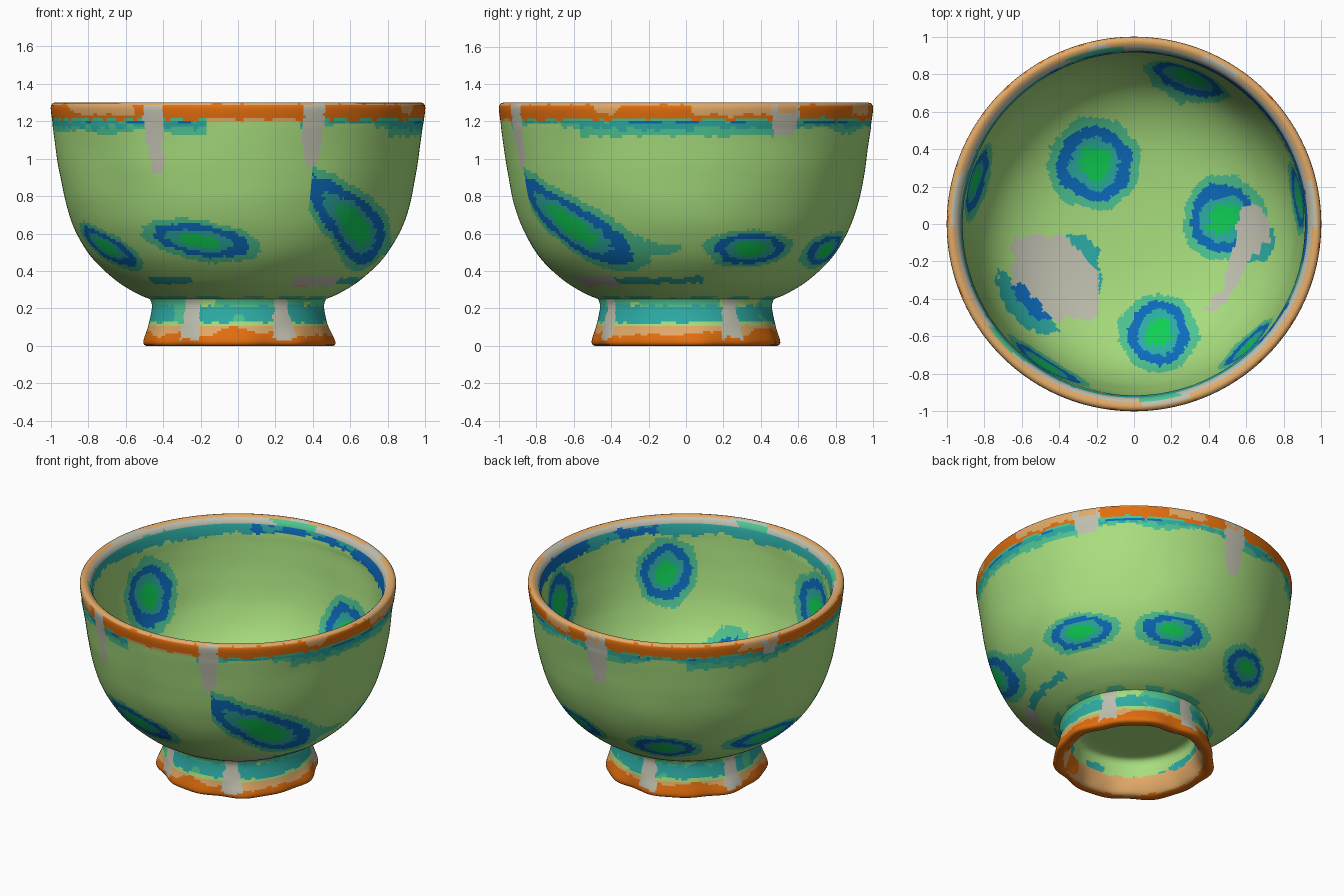
import bpy, bmesh, math
from mathutils import Vector, noise

if "Cube" in bpy.data.objects:
    bpy.data.objects.remove(bpy.data.objects["Cube"])

SEG = 440


def lin(c):
    c /= 255
    return c / 12.92 if c < 0.04045 else ((c + 0.055) / 1.055) ** 2.4


# Glaze colours (sRGB, converted to linear)
COLOURS = {
    "light_green": (168, 222, 126), "blue": (12, 108, 190), "sea_green": (78, 196, 146),
    "bright_green": (15, 207, 84), "teal": (45, 172, 165), "grey": (192, 192, 176),
    "orange": (226, 110, 14), "tan": (226, 170, 104)}
GREEN, BLUE, SEA, BRIGHT, TEAL, GREY, ORANGE, TAN = range(8)
MATS = []
for name, rgb in COLOURS.items():
    m = bpy.data.materials.new(name)
    m.diffuse_color = (*[lin(c) for c in rgb], 1)
    m.use_nodes = True
    m.node_tree.nodes["Principled BSDF"].inputs["Base Color"].default_value = m.diffuse_color
    MATS.append(m)


def gap(a, b):
    """Signed difference of two angles in degrees."""
    return (a - b + 180) % 360 - 180


def wob(p, f, seed=0.0):
    return noise.noise(p * f + Vector((seed, seed * 1.7, 3.1)))


def resample(pts, step):
    """Smooth curve through the points, evenly spaced."""
    fine = []
    P = [pts[0]] + pts + [pts[-1]]
    for k in range(1, len(P) - 2):
        for s in range(40):
            t = s / 40
            fine.append([0.5 * (2 * b + (c - a) * t + (2 * a - 5 * b + 4 * c - d) * t * t
                                + (3 * b - a - 3 * c + d) * t ** 3)
                         for a, b, c, d in zip(*P[k - 1:k + 3])])
    fine.append(list(pts[-1]))
    out, last = [fine[0]], fine[0]
    for q in fine[1:-1]:
        if math.dist(q, last) >= step:
            out.append(q)
            last = q
    return out + [fine[-1]]


def revolve(name, pts, step, shape, colour):
    prof = resample(pts, step)
    top = max(range(len(prof)), key=lambda i: prof[i][1])
    bm = bmesh.new()
    rings = []
    for r, z in prof:
        ring = []
        for j in range(SEG):
            a = 2 * math.pi * j / SEG
            rr = max(r, 0) * shape(a, z)
            ring.append(bm.verts.new((rr * math.cos(a), rr * math.sin(a), z)))
        rings.append(ring)
    for i in range(len(rings) - 1):
        for j in range(SEG):
            k = (j + 1) % SEG
            f = bm.faces.new((rings[i][j], rings[i][k], rings[i + 1][k], rings[i + 1][j]))
            f.smooth = True
            p = f.calc_center_median()
            f.material_index = colour(p, math.degrees(math.atan2(p.y, p.x)) % 360,
                                      math.hypot(p.x, p.y), i >= top)
    bmesh.ops.remove_doubles(bm, verts=bm.verts[:], dist=1e-5)
    me = bpy.data.meshes.new(name)
    bm.to_mesh(me)
    bm.free()
    for m in MATS:
        me.materials.append(m)
    bpy.context.collection.objects.link(bpy.data.objects.new(name, me))


def spot(d, p):
    """Concentric rings of a painted spot; None when outside it."""
    if d > 1.2:
        return None
    d += 0.10 * wob(p, 9) + 0.07 * wob(p, 40)
    if d < 0.34 + 0.14 * wob(p, 60, 4):
        return BRIGHT
    for limit, c in ((0.54, TEAL), (0.79, BLUE), (1.0, SEA)):
        if d < limit:
            return c
    return None


# Outside spots: angle, height, half width (deg), half height, slope
OUT_SPOTS = [(25, .52, 19, .10, 0), (68, .51, 18, .10, 0), (115, .48, 18, .11, 0),
             (165, .49, 23, .10, 0), (211, .53, 18, .11, -.004), (256, .56, 23, .11, -.0018)]
# Grey drips below the rim: angle, half width (deg), lowest height
DRIPS = [(243, 3.4, .93), (294, 3.6, .95), (32, 6.5, 1.13), (90, 4.6, .94), (157, 4, 1.17)]
# Inside floor spots: x, y, radius; inside wall spots: angle, height, half width, half height
FLOOR_SPOTS = [(-.21, .32, .25), (.13, -.58, .21), (.48, .03, .23)]
WALL_SPOTS = [(70, .70, 17, .22), (165, .87, 14, .25), (9, .95, 13, .23),
              (313, .94, 13, .23), (238, .94, 17, .22)]


def outside(p, a, r):
    z, n = p.z, wob(p, 20)
    edge = 1.212 + .014 * n
    if z > 1.288 + .012 * n:                                # pale lip
        return TAN
    for da, w, low in DRIPS:
        taper = .55 + .45 * min(1, max(0, (z - low) / .2))
        if z > low and abs(gap(a, da)) < w * taper + n:
            return TAN if z > 1.25 and wob(p, 14, 3) > .1 else GREY
    if z > edge:
        tan_patch = abs(gap(a, 15)) < 13 or wob(p, 2.2, 5) > .32
        return TAN if z > 1.235 + .02 * n and tan_patch else ORANGE
    # broken teal band under the rim
    band = .05 + .09 * wob(Vector((p.x, p.y, 0)), 2.6, 2) + .015 * n
    if abs(gap(a, 357)) < 32 or abs(gap(a, 143)) < 18:
        band = max(band, .08 + .02 * n)
    if abs(gap(a, 275)) < 15:
        band = -1
    if z > edge - .012:
        return TAN if band < 0 else SEA
    if z > 1.2 - band:
        if z > 1.185 and wob(p, 7, 8) > .3:
            return BLUE
        return TEAL if z > 1.2 - .5 * band + .04 * n else SEA
    for sa, sz, w, h, slope in OUT_SPOTS:
        da = gap(a, sa)
        c = spot(math.hypot(da / w, (z - sz - slope * da) / h), p)
        if c is not None:
            return c
    da = gap(a, 294.5)                                      # large teardrop with a pale tail
    if 0 < da < 64:
        zc = .48 + .36 * max(0, 1 - da / 62) ** 1.9
        dc = gap(a, 317)
        c = spot(math.hypot(dc / (32 if dc < 0 else 28), (z - zc) / .18), p)
        if c is not None:
            return c
        if da > 40 and abs(z - .52) < .05 * (1 - (da - 40) / 26) + .01 * n + .01:
            return SEA
    zz = z + .012 * n                                       # marks above the foot
    if abs(gap(a, 311)) < 14 and abs(zz - .345) < .03:
        return TAN if zz < .327 and n > -.1 else GREY
    if abs(gap(a, 346)) < 22 and abs(zz - .348) < .016:
        return TEAL
    if abs(gap(a, 236)) < 12 and abs(zz - .35) < .016:
        return TEAL
    if z < .268 and wob(p, 8, 2) > -.05:
        return SEA
    return GREEN


def inside(p, a, r):
    z, n = p.z, wob(p, 20)
    if z > 1.28 and r > .95 + .006 * n:
        return GREY if wob(p, 3, 6) > .25 else TAN
    if z > 1.258 + .01 * n:
        return GREY if wob(p, 4, 1) > -.2 else SEA
    low = 1.19 + .03 * n + .05 * wob(p, 2.5, 3)
    if z > low:
        return BLUE if abs(gap(a, 42)) < 62 + 60 * wob(p, 5, 9) + 20 * n else TEAL
    if z < .8:
        # grey worn patches on the floor
        x, y = p.x + .03 * n, p.y + .03 * wob(p, 18, 7)
        if math.hypot((x - .63) / .085, (y + .03) / .14) < 1:
            return GREY
        t = (y + .46) / .4
        if 0 < t < 1 and abs(x - .41 - .2 * t ** .7) < .035 + .02 * t:
            return GREY
        s = x + y
        if -.65 < x < -.19 and -.51 < y < -.06 and -1.02 < s < -.32:
            if (s < -.93 and y < -.34) or (x < -.61 and y < -.32):
                return BLUE
            return TEAL if s > -.44 and x > -.4 else GREY
        if math.hypot((x + .45) / .28, (y + .3) / .28) < 1 and (x > -.24 and y > -.4 or s < -.95):
            return TEAL
        for sx, sy, sr in FLOOR_SPOTS:
            c = spot(math.hypot(p.x - sx, p.y - sy) / sr, p)
            if c is not None:
                return c
        if math.hypot(x - .64, y + .1) < .11:
            return TEAL
    for sa, sz, w, h in WALL_SPOTS:
        c = spot(math.hypot(gap(a, sa) / w, (z - sz) / h), p)
        if c is not None:
            return c
    return GREEN


def bowl_colour(p, a, r, inner):
    return inside(p, a, r) if inner else outside(p, a, r)


def foot_colour(p, a, r, _):
    z, n = p.z, wob(p, 20)
    if r < .445 and (z < .05 or r < .43):                   # hollow under the foot
        if z < .11 + .02 * n:
            return ORANGE if wob(p, 5) > .2 else TAN
        return TEAL if z < .16 + .02 * n and wob(p, 5, 2) > .12 else GREEN
    for da in (30, 95, 162, 238, 300):
        if z > .035 + .02 * n and abs(gap(a, da)) < 6.5 - 14 * (z - .12) + 2 * n:
            return GREY
    if z < .068 + .06 * wob(p, 5, 3) + .01 * n:
        return ORANGE
    if z < .106 + .012 * n:
        return TAN
    if z < .126 + .01 * n:
        return GREEN
    if z < .215 + .02 * n:
        return SEA if wob(p, 9, 5) > .3 else TEAL
    return SEA if wob(p, 6) > -.1 else GREEN


def bowl_shape(a, z):
    if z > 1.18:
        return 1
    return 1 + .006 * noise.noise(Vector((2.5 * math.cos(a), 2.5 * math.sin(a), 4 * z)))


def foot_shape(a, z):
    k = max(0, 1 - z / .12)
    return 1 + k * (.018 * math.sin(7 * a + 1) + .012 * math.sin(12 * a) + .012 * math.cos(2 * a))


# Bowl: outer wall, rim, inner wall, floor
revolve("bowl", [(.44, .243), (.47, .25), (.55, .285), (.66, .355),
                 (.78, .47), (.865, .61), (.92, .76), (.953, .92), (.975, 1.08), (.992, 1.2),
                 (1.0, 1.26), (.997, 1.288), (.98, 1.3), (.955, 1.293), (.93, 1.265),
                 (.917, 1.2), (.91, 1.1), (.892, .93), (.85, .73), (.77, .56), (.65, .44),
                 (.48, .36), (.25, .32), (0, .31)], .0135, bowl_shape, bowl_colour)
# Flared foot ring with a hollow underneath
revolve("foot", [(0, .235), (.2, .235), (.34, .232), (.38, .21), (.39, .16), (.402, .08),
                 (.43, .015), (.46, 0), (.49, 0), (.505, .012), (.502, .04), (.482, .1),
                 (.465, .17), (.46, .22), (.475, .26)], .0125, foot_shape, foot_colour)
